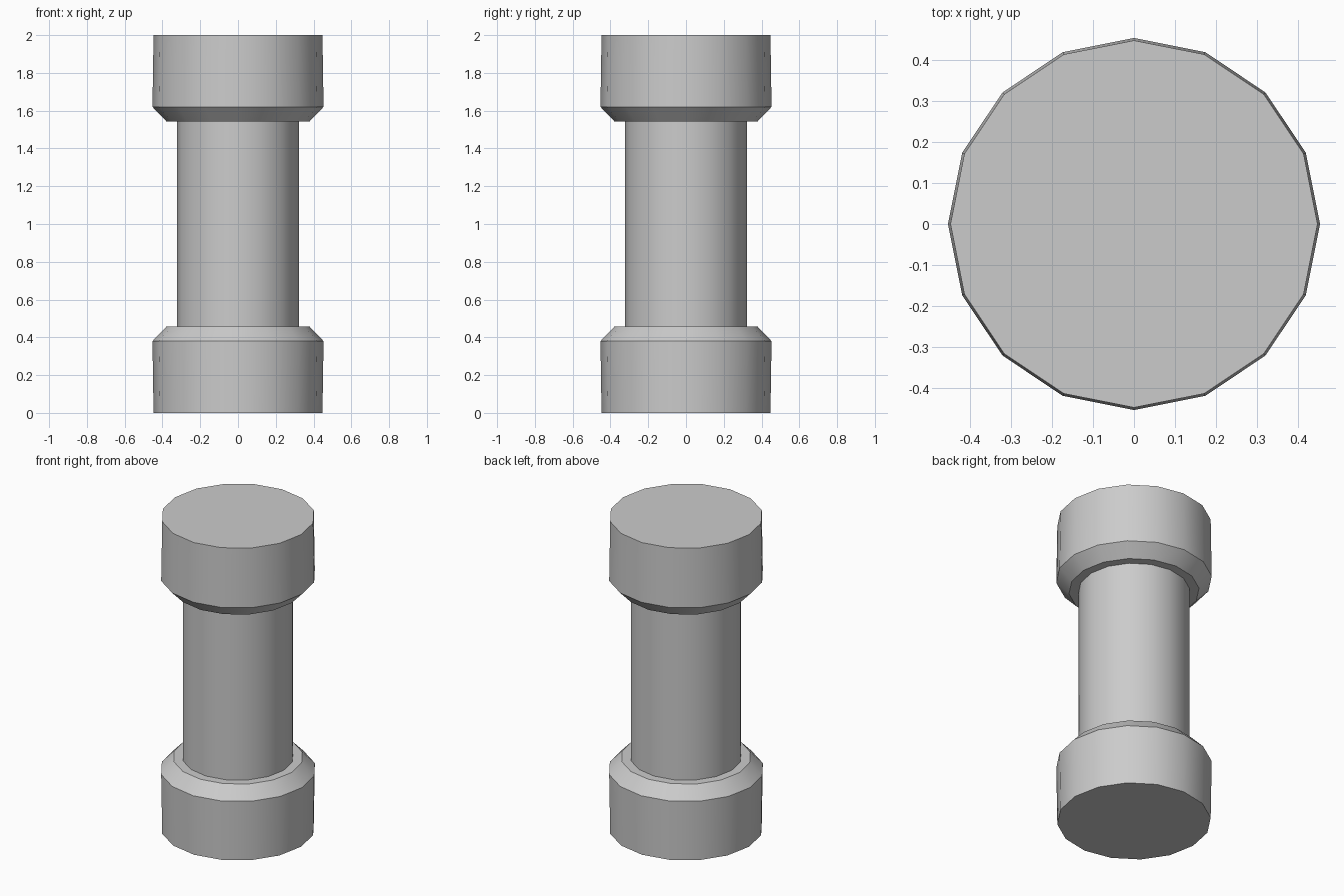
import bpy, bmesh, math

if "Cube" in bpy.data.objects:
    bpy.data.objects.remove(bpy.data.objects["Cube"])

SIDES = 16


def lathe(name, profile):
    """Revolve a (radius, z) profile into a closed, capped solid."""
    bm = bmesh.new()
    rings = [[bm.verts.new((r * math.cos(math.tau * i / SIDES),
                            r * math.sin(math.tau * i / SIDES), z))
              for i in range(SIDES)] for r, z in profile]
    for low, high in zip(rings, rings[1:]):
        for i in range(SIDES):
            j = (i + 1) % SIDES
            bm.faces.new((low[i], low[j], high[j], high[i]))
    bm.faces.new(rings[0][::-1])
    bm.faces.new(rings[-1])
    mesh = bpy.data.meshes.new(name)
    bm.to_mesh(mesh)
    bm.free()
    obj = bpy.data.objects.new(name, mesh)
    bpy.context.collection.objects.link(obj)
    bpy.ops.object.select_all(action='DESELECT')
    obj.select_set(True)
    bpy.context.view_layer.objects.active = obj
    bpy.ops.object.shade_smooth_by_angle(angle=math.radians(30))
    return obj


# End caps: slightly tapered drum with a chamfer facing the shaft
cap = [(0.447, 0.0), (0.453, 0.38), (0.379, 0.457)]
lathe("bottom_cap", cap)
lathe("top_cap", [(r, 2.0 - z) for r, z in reversed(cap)])

# Shaft joining the two caps
lathe("shaft", [(0.324, 0.457), (0.324, 1.543)])
